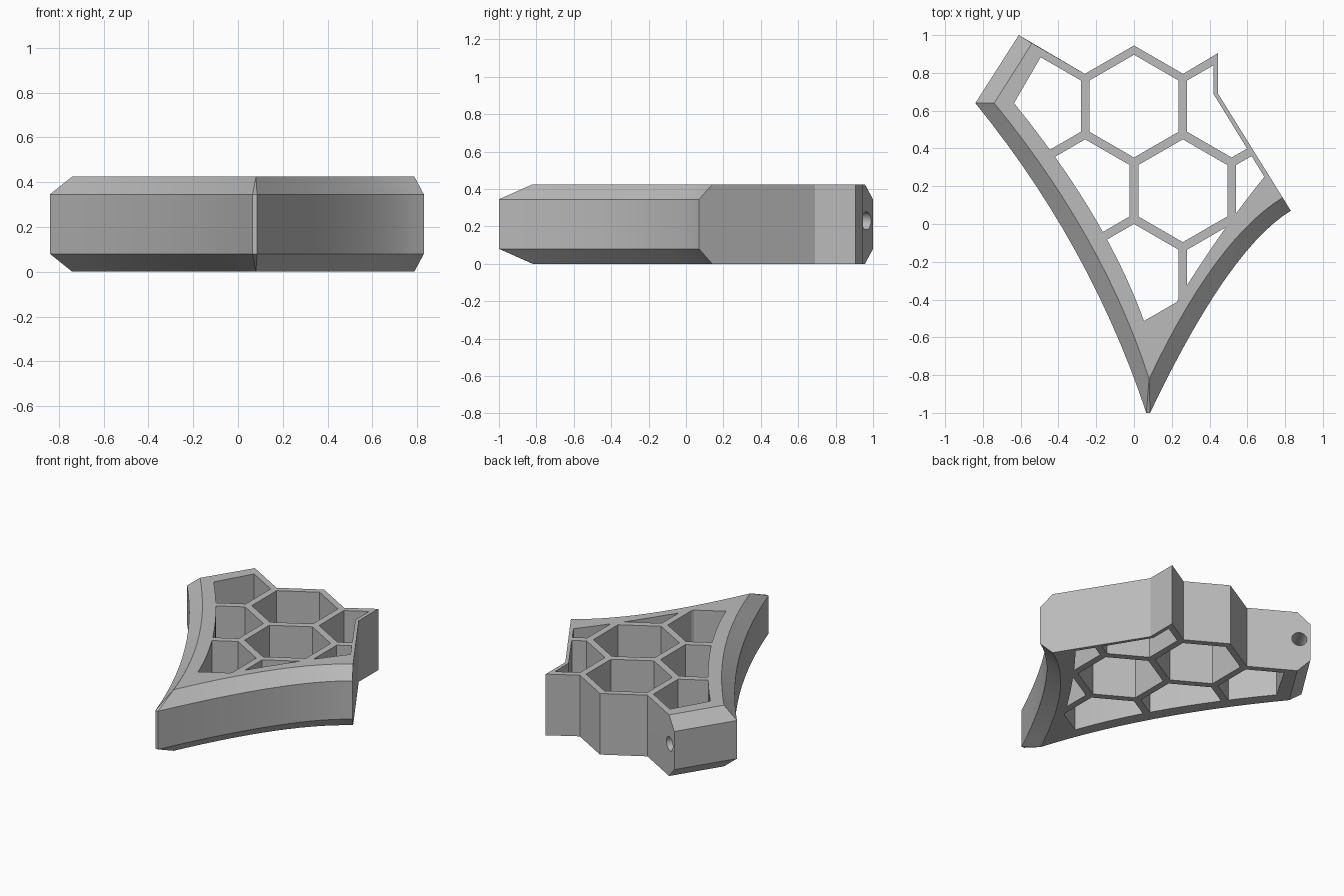
import bpy, bmesh
from math import sin, cos, pi, radians
from mathutils import Vector, Matrix

if "Cube" in bpy.data.objects:
    bpy.data.objects.remove(bpy.data.objects["Cube"], do_unlink=True)

HEIGHT, BEVEL = 0.425, 0.08
PITCH, ROW, CELL = 0.517, 0.448, 0.272   # honeycomb spacing and cell radius
STEPS = 14

grey = bpy.data.materials.new("plain grey")
grey.use_nodes = True
colour = (0.5, 0.5, 0.5, 1)
grey.diffuse_color = colour
grey.node_tree.nodes["Principled BSDF"].inputs["Base Color"].default_value = colour


def curve(a, c, b):
    """Points of a quadratic curve from a to b, pulled towards c."""
    a, b, c = Vector(a), Vector(b), Vector(c)
    ts = [i / STEPS for i in range(STEPS + 1)]
    return [a * (1 - t) ** 2 + c * 2 * t * (1 - t) + b * t * t for t in ts]


def loft(bm, rings):
    """Skin a stack of (outline, z) rings and cap both ends."""
    loops = [[bm.verts.new((p[0], p[1], z)) for p in pts] for pts, z in rings]
    n = len(loops[0])
    for low, high in zip(loops, loops[1:]):
        for i in range(n):
            j = (i + 1) % n
            bm.faces.new((low[i], low[j], high[j], high[i]))
    bm.faces.new(loops[0][::-1])
    bm.faces.new(loops[-1])


def make(name, bm):
    bmesh.ops.remove_doubles(bm, verts=bm.verts, dist=0.0005)
    bmesh.ops.recalc_face_normals(bm, faces=bm.faces)
    mesh = bpy.data.meshes.new(name)
    bm.to_mesh(mesh)
    bm.free()
    mesh.materials.append(grey)
    obj = bpy.data.objects.new(name, mesh)
    bpy.context.collection.objects.link(obj)
    return obj


def boolean(obj, tool, operation):
    """Apply a boolean and throw the tool away."""
    mod = obj.modifiers.new("cut", 'BOOLEAN')
    mod.operation, mod.object, mod.solver = operation, tool, 'EXACT'
    bpy.context.view_layer.objects.active = obj
    bpy.ops.object.modifier_apply(modifier=mod.name)
    bpy.data.objects.remove(tool, do_unlink=True)


# Bracket body: two concave sides meeting at a tip, bevelled top and bottom
back = [(0.445, 0.69), (0.445, 0.905), (0.26, 0.795), (0, 0.945), (-0.26, 0.795)]
outer = (curve((-0.84, 0.64), (-0.23, -0.11), (0.065, -1))
         + curve((0.085, -1), (0.50, -0.13), (0.83, 0.07)) + back + [(-0.61, 1)])
inner = (curve((-0.74, 0.64), (-0.16, -0.07), (0.08, -0.82))
         + curve((0.08, -0.82), (0.43, -0.08), (0.787, 0.14)) + back + [(-0.54, 0.957)])
bm = bmesh.new()
loft(bm, [(inner, 0), (outer, BEVEL), (outer, HEIGHT - BEVEL), (inner, HEIGHT)])
body = make("honeycomb_bracket", bm)

# Hexagonal cells, trimmed to stay inside the rim
bm = bmesh.new()
for row, columns in enumerate([(-1, 0, 1), (-0.5, 0.5, 1.5), (0, 1)]):
    for col in columns:
        cx, cy = col * PITCH, 0.624 - row * ROW
        cell = [(cx + CELL * sin(k * pi / 3), cy + CELL * cos(k * pi / 3)) for k in range(6)]
        loft(bm, [(cell, -0.1), (cell, HEIGHT + 0.1)])
cells = make("cell_cutter", bm)
cells.hide_render = True

rim = (curve((-0.635, 0.64), (-0.09, -0.03), (0.095, -0.64))
       + curve((0.095, -0.64), (0.36, -0.16), (0.69, 0.25))
       + [(0.42, 0.69), (0.42, 1), (-0.426, 1)])
bm = bmesh.new()
loft(bm, [(rim, -0.2), (rim, HEIGHT + 0.2)])
boolean(cells, make("rim_limit", bm), 'INTERSECT')
boolean(body, cells, 'DIFFERENCE')

# Blind pin hole in the back end, running along the rim
bm = bmesh.new()
axis = Vector((0.5, 0.866, 0))
place = Matrix.Translation((-0.55, 0.965, 0.23)) @ axis.to_track_quat('Z', 'Y').to_matrix().to_4x4()
bmesh.ops.create_cone(bm, cap_ends=True, segments=24, radius1=0.048, radius2=0.048,
                      depth=0.4, matrix=place)
boolean(body, make("pin_cutter", bm), 'DIFFERENCE')

# Smooth the curved sides, keep the edges crisp
bpy.ops.object.select_all(action='DESELECT')
body.select_set(True)
bpy.context.view_layer.objects.active = body
bpy.ops.object.shade_smooth_by_angle(angle=radians(25))
